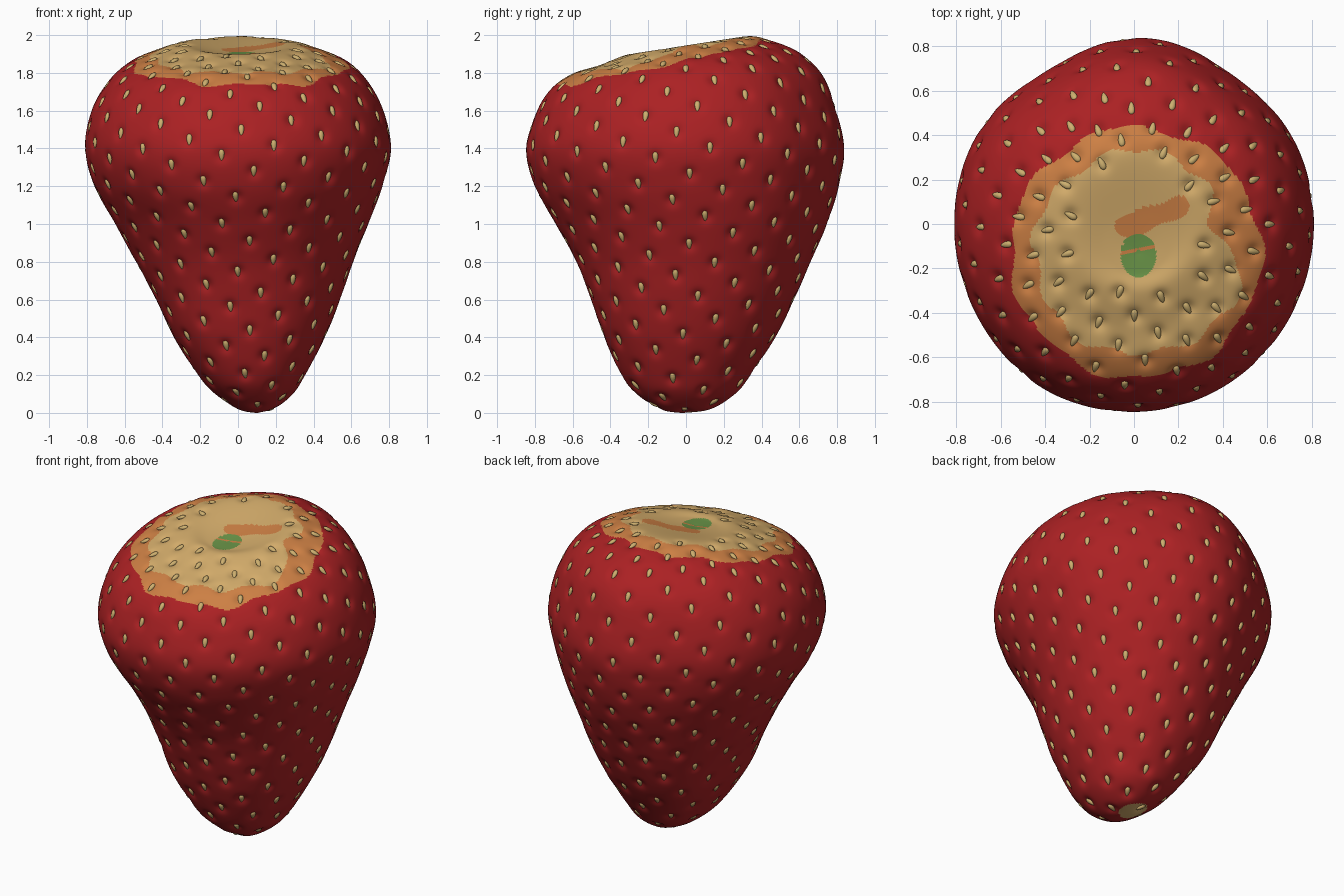
import bpy, bmesh, math
from mathutils import Vector, Matrix, kdtree

if "Cube" in bpy.data.objects:
    bpy.data.objects.remove(bpy.data.objects["Cube"])

# body sections from tip to crown: z, tilt, left, right, front, back
RINGS = [
    (0.00, 0, .09, .11, -.03, -.01), (.02, 0, .00, .19, -.14, .13),
    (.10, 0, -.12, .29, -.26, .26), (.20, 0, -.21, .355, -.34, .34),
    (.40, 0, -.335, .46, -.43, .47), (.60, 0, -.43, .54, -.50, .57),
    (.80, 0, -.54, .61, -.58, .66), (1.0, 0, -.65, .69, -.69, .75),
    (1.2, 0, -.76, .765, -.80, .815), (1.4, 0, -.81, .81, -.845, .845),
    (1.6, .01, -.775, .77, -.79, .80), (1.75, .05, -.69, .69, -.715, .73),
    (1.85, .09, -.58, .59, -.60, .61), (1.905, .14, -.45, .46, -.46, .46),
    (1.945, .155, -.30, .31, -.31, .31), (1.925, .14, -.13, .16, -.22, .04),
    (1.91, .10, .01, .03, -.135, -.115)]
SEGS, STEPS = 384, 16
LAST = len(RINGS) - 1


def section(u):
    """Smooth (Catmull-Rom) blend of the section table."""
    i = min(int(u), LAST - 1)
    t = u - i
    a, b, c, d = (RINGS[max(0, min(LAST, i + k))] for k in (-1, 0, 1, 2))
    return [.5 * (2 * q + (r - p) * t + (2 * p - 5 * q + 4 * r - s) * t * t
                  + (3 * q - p - 3 * r + s) * t ** 3) for p, q, r, s in zip(a, b, c, d)]


def bump(angle, centre, width):
    d = (math.degrees(angle) - centre + 180) % 360 - 180
    return math.exp(-(d / width) ** 2)


def point(sec, a):
    z, tilt, l, r, f, k = sec
    high = max(0, min(1, (z - .7) / .6))
    low = math.exp(-((z - .4) / .32) ** 2)
    waist = math.exp(-((z - 1) / .2) ** 2)
    m = 1 + high * (.012 * bump(a, 240, 20) - .05 * bump(a, 120, 22) - .035 * bump(a, 55, 20))
    # squarer lower body, slightly pinched waist
    m += low * (.09 * bump(a, 135, 27) + .08 * bump(a, 225, 27) + .03 * bump(a, 315, 27))
    m -= waist * .015 * (bump(a, 315, 25) + bump(a, 225, 25))
    x = (l + r) / 2 + (r - l) / 2 * math.cos(a) * m
    y = (f + k) / 2 + (k - f) / 2 * math.sin(a) * m
    return Vector((x, y, z + tilt * y))


def material(name, rgb):
    m = bpy.data.materials.new(name)
    m.diffuse_color = (*rgb, 1)
    m.use_nodes = True
    m.node_tree.nodes["Principled BSDF"].inputs["Base Color"].default_value = m.diffuse_color
    return m


red = material("ripe_red", (.41, .015, .017))
orange = material("pale_orange", (.61, .215, .058))
cream = material("unripe_cream", (.65, .41, .145))
green = material("crown_green", (.145, .30, .065))
seed_tan = material("seed_tan", (.61, .43, .16))


def finish(bm, name, mats):
    me = bpy.data.meshes.new(name)
    bmesh.ops.recalc_face_normals(bm, faces=bm.faces)
    for f in bm.faces:
        f.smooth = True
    bm.to_mesh(me)
    bm.free()
    for m in mats:
        me.materials.append(m)
    ob = bpy.data.objects.new(name, me)
    bpy.context.collection.objects.link(ob)


# seed positions: golden-angle spiral up the body, closer near the crown
COUNT, GOLDEN, FINE = 285, math.pi * (3 - math.sqrt(5)), 600
U_MAX = 14.1
us = [.55 + (U_MAX - .55) * i / FINE for i in range(FINE + 1)]
cum = [0]
for u0, u1 in zip(us, us[1:]):
    s0, s1 = section(u0), section(u1)
    ds = sum((point(s1, a) - point(s0, a)).length for a in (0, 1.57, 3.14, 4.71)) / 4
    dense = 1.5 if u0 > 11.8 else 1
    cum.append(cum[-1] + dense * ds * ((s0[3] - s0[2]) / 2) ** .75)
seeds, j = [], 0
for n in range(COUNT):
    goal = cum[-1] * (n + .5) / COUNT
    while cum[j + 1] < goal:
        j += 1
    u = us[j] + (us[j + 1] - us[j]) * (goal - cum[j]) / (cum[j + 1] - cum[j])
    a = n * GOLDEN
    p = point(section(u), a)
    up = (point(section(u + .03), a) - point(section(u - .03), a)).normalized()
    side = point(section(u), a + .02) - point(section(u), a - .02)
    nor = side.cross(up).normalized()
    seeds.append((p, nor, up))
tree = kdtree.KDTree(COUNT)
for i, s in enumerate(seeds):
    tree.insert(s[0], i)
tree.balance()

# fruit body
bm = bmesh.new()
rows = []
for i in range(LAST * STEPS + 1):
    sec = section(i / STEPS)
    rows.append([bm.verts.new(point(sec, 2 * math.pi * k / SEGS)) for k in range(SEGS)])
for lo, hi in zip(rows, rows[1:]):
    for k in range(SEGS):
        n = (k + 1) % SEGS
        bm.faces.new((lo[k], lo[n], hi[n], hi[k]))
bm.faces.new(rows[0][::-1])
bm.faces.new(rows[-1])
bm.normal_update()


def colour_index(c):
    x, y, z = c
    if z < .14:  # pale spot under the tip
        return 2 if math.hypot(x - .05, y - .05) < .085 else 0
    if z < 1.65:
        return 0
    dx, dy = x - .01, y + .13
    r, a = math.hypot(dx, dy), math.atan2(dy, dx)
    if math.hypot((x - .02) / .08, (y + .14) / .10) < 1:  # green stem scar, split
        return 1 if abs(y + .12 - .2 * x) < .008 else 3
    if r > .565 + .012 * math.sin(7 * a + 2) + .008 * math.sin(13 * a + 1):
        return 0
    edge = .46 - .12 * bump(a, 17, 18) + .05 * bump(a, -18, 20)
    if r > edge + .016 * math.sin(11 * a) + .01 * math.sin(5 * a):
        return 1
    t = max(0, min(1, ((x + .03) * .24 + y * .09) / .0657))  # orange streak
    near = math.hypot(x + .03 - .24 * t, y + .01 - .09 * t)
    return 1 if near < .055 - .012 * t + .006 * math.sin(40 * x) else 2


for f in bm.faces:
    f.material_index = colour_index(f.calc_center_median())
# dimples round the seeds
for v, nor in [(v, v.normal.copy()) for v in bm.verts]:
    d = tree.find(v.co)[2]
    if d < .12:
        v.co -= nor * .018 * math.exp(-(d / .034) ** 2)
finish(bm, "strawberry_body", [red, orange, cream, green])

# teardrop seeds, thick end towards the crown
tmp = bmesh.new()
bmesh.ops.create_uvsphere(tmp, u_segments=10, v_segments=8, radius=1)
tmp.verts.index_update()
shape = []
for v in tmp.verts:
    w = .82 + .28 * v.co.z
    shape.append(Vector((v.co.x * .018 * w, v.co.y * .014 * w, v.co.z * .031)))
faces = [[v.index for v in f.verts] for f in tmp.faces]
tmp.free()
bm = bmesh.new()
for p, nor, up in seeds:
    right = nor.cross(up).normalized()
    rot = Matrix((right, nor, up)).transposed()
    vs = [bm.verts.new(p - nor * .012 + rot @ c) for c in shape]
    for f in faces:
        bm.faces.new([vs[i] for i in f])
finish(bm, "seeds", [seed_tan])
